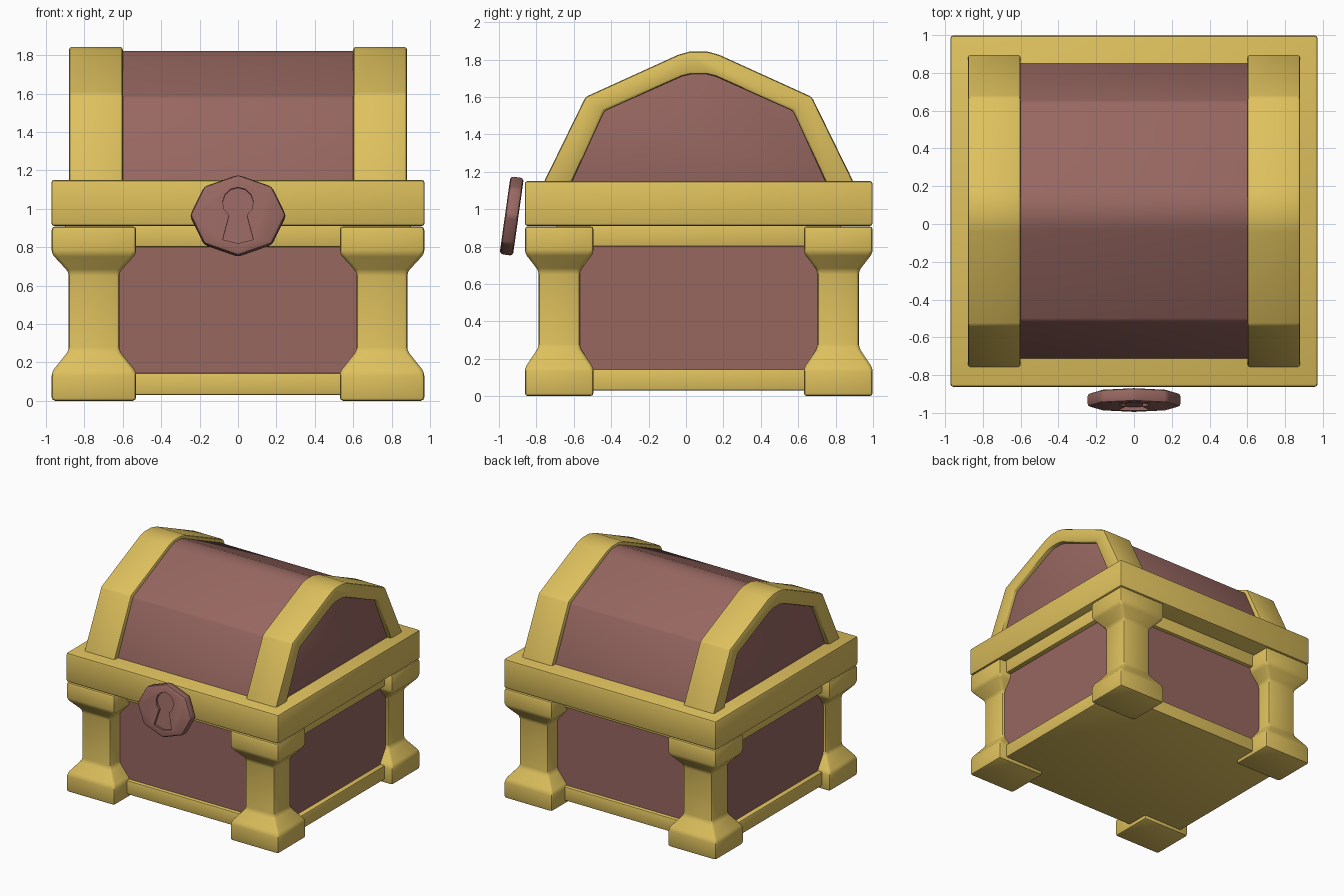
import bpy, bmesh, math
from mathutils import Matrix, Vector

if "Cube" in bpy.data.objects:
    bpy.data.objects.remove(bpy.data.objects["Cube"])

CY = 0.068  # chest body centre in y (the lock sticks out in front)


def material(name, rgb):
    m = bpy.data.materials.new(name)
    m.diffuse_color = (*rgb, 1)
    m.use_nodes = True
    m.node_tree.nodes["Principled BSDF"].inputs["Base Color"].default_value = m.diffuse_color
    return m


GOLD = material("gold", (0.73, 0.53, 0.11))
BROWN = material("brown", (0.31, 0.135, 0.118))


def finish(name, bm, mat, bevel=0.015, angle=30, smooth=40):
    """Round the sharp edges, make the object and shade it smooth."""
    bmesh.ops.recalc_face_normals(bm, faces=bm.faces)
    if bevel:
        edges = [e for e in bm.edges if e.calc_face_angle(0) > math.radians(angle)]
        bmesh.ops.bevel(bm, geom=edges, offset=bevel, segments=2, profile=0.5,
                        affect='EDGES', clamp_overlap=True)
    me = bpy.data.meshes.new(name)
    bm.to_mesh(me)
    bm.free()
    me.materials.append(mat)
    ob = bpy.data.objects.new(name, me)
    bpy.context.collection.objects.link(ob)
    smooth_by_angle(ob, smooth)
    return ob


def smooth_by_angle(ob, deg=40):
    bpy.ops.object.select_all(action='DESELECT')
    ob.select_set(True)
    bpy.context.view_layer.objects.active = ob
    bpy.ops.object.shade_smooth_by_angle(angle=math.radians(deg))


def box(name, hx, hy, z0, z1, mat, bevel):
    bm = bmesh.new()
    bmesh.ops.create_cube(bm, size=1, matrix=Matrix.Translation((0, CY, (z0 + z1) / 2))
                          @ Matrix.Diagonal((2 * hx, 2 * hy, z1 - z0, 1)))
    return finish(name, bm, mat, bevel)


def prism(points, offset):
    """Extrude a closed polygon of 3D points along offset."""
    bm = bmesh.new()
    face = bm.faces.new([bm.verts.new(p) for p in points])
    new = bmesh.ops.extrude_face_region(bm, geom=[face], use_keep_orig=True)["geom"]
    bmesh.ops.translate(bm, vec=offset, verts=[v for v in new if isinstance(v, bmesh.types.BMVert)])
    return bm


def arch(half):
    """Mirror half of a lid profile (y from centre, z) into a full one."""
    return [(-y, z) for y, z in half] + [(y, z) for y, z in reversed(half)]


# Chest body and its rails
box("body_panels", 0.86, 0.73, 0.08, 0.88, BROWN, 0)
box("bottom_rail", 0.90, 0.76, 0.03, 0.145, GOLD, 0.01)
box("top_rail", 0.90, 0.76, 0.80, 0.92, GOLD, 0.01)
box("lid_rim", 0.972, 0.93, 0.91, 1.15, GOLD, 0.015)

# Corner posts: rectangular section, narrow in the middle
POST = [(0, 1), (0.15, 1), (0.26, 0.6), (0.67, 0.6), (0.765, 1), (0.908, 1)]
for sx, xn in ((-1, "left"), (1, "right")):
    for sy, yn in ((-1, "front"), (1, "back")):
        bm = bmesh.new()
        rings = [[bm.verts.new((sx * 0.75 + a * 0.22 * s, CY + sy * 0.746 + b * 0.184 * s, z))
                  for a, b in ((-1, -1), (1, -1), (1, 1), (-1, 1))] for z, s in POST]
        for lo, hi in zip(rings, rings[1:]):
            for i in range(4):
                j = (i + 1) % 4
                bm.faces.new((lo[i], lo[j], hi[j], hi[i]))
        bm.faces.new(rings[0])
        bm.faces.new(rings[-1])
        finish(f"{yn}_{xn}_post", bm, GOLD, 0.018)

# Lid barrel and the two arched end bands
outer = arch([(0.84, 1.12), (0.605, 1.60), (0.11, 1.825), (0.045, 1.843)])
barrel = arch([(0.795, 1.12), (0.58, 1.58), (0.10, 1.80), (0.045, 1.822)])
inner = arch([(0.69, 1.12), (0.505, 1.525), (0.09, 1.71), (0.04, 1.722)])
finish("lid_barrel", prism([(-0.845, CY + y, z) for y, z in barrel], Vector((1.69, 0, 0))),
       BROWN, 0.015)
for s, n in ((-1, "left"), (1, "right")):
    ring = outer + inner[::-1]
    finish(f"{n}_lid_band", prism([(s * 0.60, CY + y, z) for y, z in ring],
                                  Vector((s * 0.28, 0, 0))), GOLD, 0.015)

# Octagonal lock plate, tilted, with a keyhole cut into its front
tilt = Matrix.Translation((0, -0.932, 0.963)) @ Matrix.Rotation(math.radians(-8), 4, 'X')
bm = prism([(0.25 * math.sin(i * math.pi / 4), -0.036, 0.213 * math.cos(i * math.pi / 4))
            for i in range(8)], Vector((0, 0.072, 0)))
bm.transform(tilt)
lock = finish("lock_plate", bm, BROWN, 0.018)

hole = [(0.08 * math.sin(a), 0.065 + 0.08 * math.cos(a))
        for a in (math.radians(-145 + 290 * i / 10) for i in range(11))]
hole += [(0.08, -0.13), (0, -0.15), (-0.08, -0.13)]
bm = prism([(x, -0.08, z) for x, z in hole], Vector((0, 0.064, 0)))
bm.transform(tilt)
cutter = finish("keyhole_cutter", bm, BROWN, 0)
cutter.hide_render = True
mod = lock.modifiers.new("keyhole", 'BOOLEAN')
mod.operation, mod.solver, mod.object = 'DIFFERENCE', 'EXACT', cutter
bpy.context.view_layer.objects.active = lock
bpy.ops.object.modifier_apply(modifier=mod.name)
bpy.data.objects.remove(cutter)
smooth_by_angle(lock, 35)
